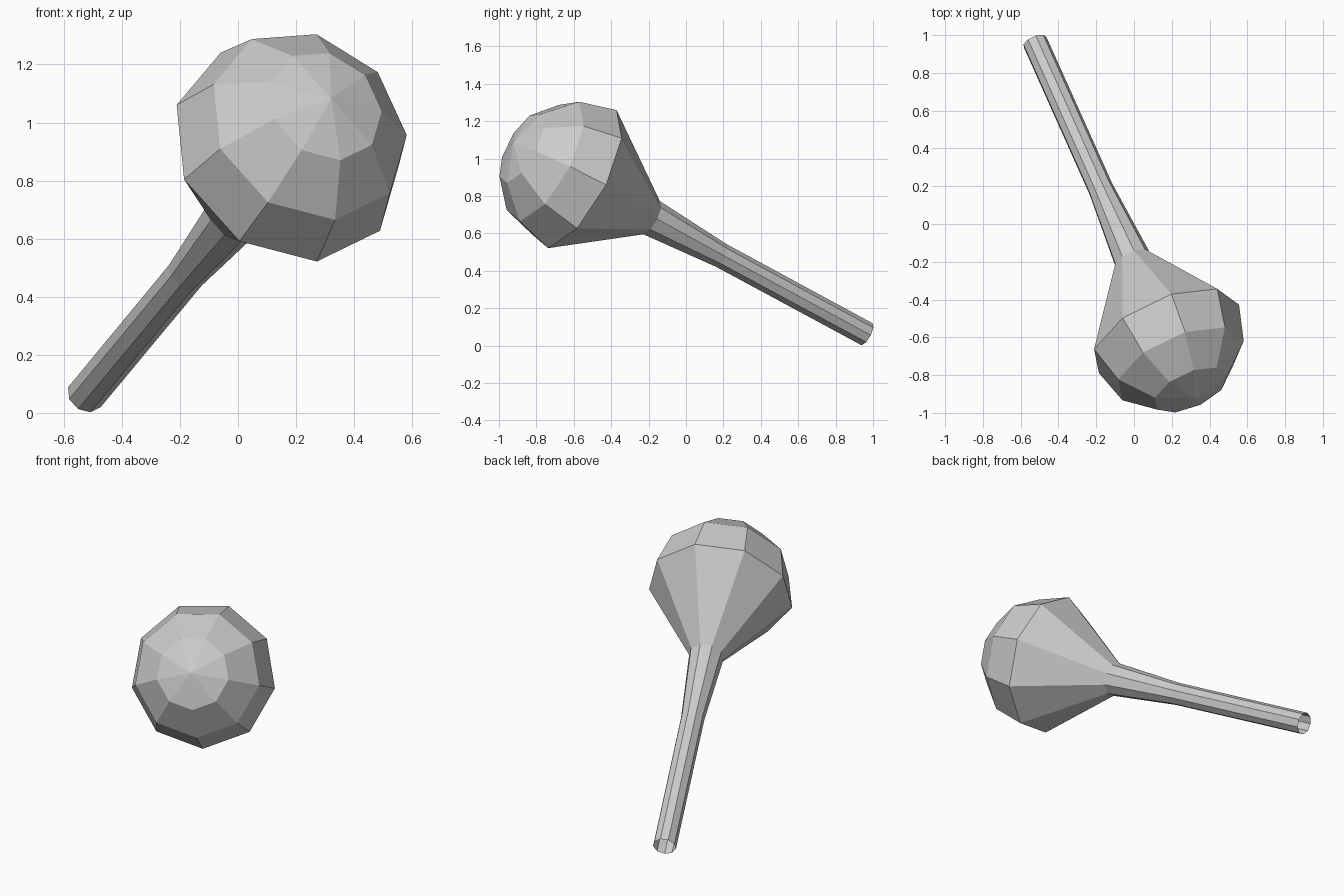
import bpy, bmesh
from math import sin, cos, pi, radians
from mathutils import Vector

if "Cube" in bpy.data.objects:
    bpy.data.objects.remove(bpy.data.objects["Cube"])

SIDES = 9
END = Vector((-0.525, 0.964, 0.062))      # centre of the open handle end
HEAD = Vector((0.167, -0.581, 0.897))     # centre of the widest head ring
AXIS = (HEAD - END).normalized()
LENGTH = (HEAD - END).length
U = Vector((0.389, 0.151, -0.036))        # direction of one ring corner
U = (U - AXIS * U.dot(AXIS)).normalized()
V = AXIS.cross(U)


def lathe(name, profile):
    """Spin (distance, radius) pairs round the tilted axis; radius 0 is a pole."""
    bm = bmesh.new()
    rings = []
    for t, r in profile:
        centre = END + AXIS * t
        if r == 0:
            rings.append([bm.verts.new(centre)] * SIDES)
        else:
            rings.append([bm.verts.new(centre + r * (U * cos(a) + V * sin(a)))
                          for a in (2 * pi * i / SIDES for i in range(SIDES))])
    for low, high in zip(rings, rings[1:]):
        for i in range(SIDES):
            j = (i + 1) % SIDES
            corners = [low[i], low[j], high[j], high[i]]
            bm.faces.new(list(dict.fromkeys(corners)))
    mesh = bpy.data.meshes.new(name)
    bm.to_mesh(mesh)
    bm.free()
    obj = bpy.data.objects.new(name, mesh)
    bpy.context.collection.objects.link(obj)
    return obj


# Hollow handle, straight then flaring to the neck
NECK = (1.41, 0.101)
lathe("handle", [(0, 0.067), (0.95, 0.068), NECK])

# Head: cone out of the neck, closed by a three-step dome
R = 0.42
dome = [(LENGTH + R * sin(radians(a)), R * cos(radians(a))) for a in (0, 30, 60)]
lathe("rattle_head", [NECK] + dome + [(LENGTH + R, 0)])
